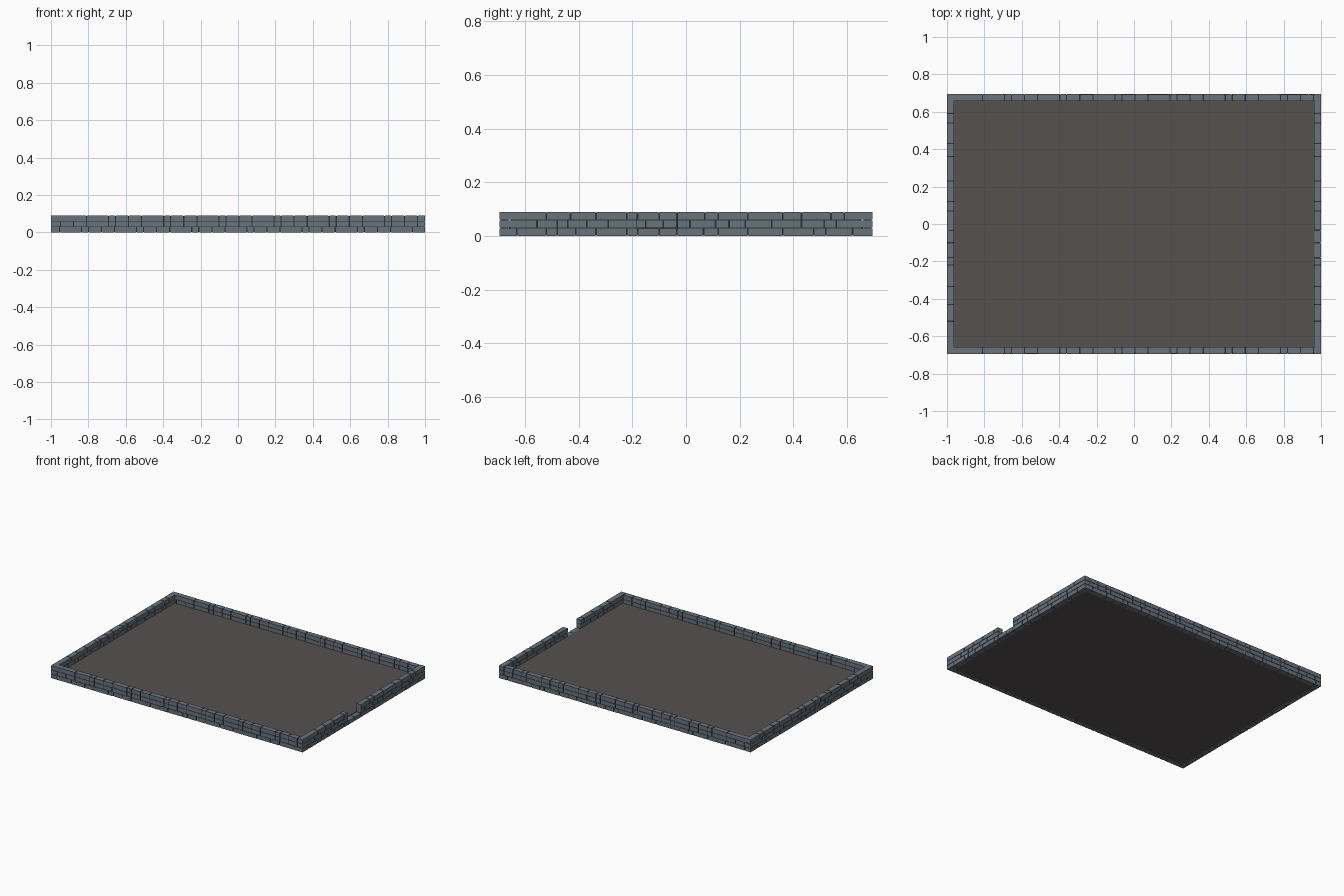
import bpy, bmesh, random
from mathutils import Vector

if "Cube" in bpy.data.objects:
    bpy.data.objects.remove(bpy.data.objects["Cube"])

random.seed(4)
HX, HY = 1.0, 0.695        # outer half sizes
T, H = 0.038, 0.09         # wall thickness and height
COURSE, GAP, INSET = H / 3, 0.006, 0.004
NOTCH = (-0.18, -0.035)    # opening in the right wall, above the first course


def material(name, rgb):
    m = bpy.data.materials.new(name)
    m.diffuse_color = (*rgb, 1)
    m.use_nodes = True
    m.node_tree.nodes["Principled BSDF"].inputs["Base Color"].default_value = m.diffuse_color
    return m


STONE = material("blue grey stone", (0.144, 0.172, 0.202))
MORTAR = material("dark mortar", (0.026, 0.032, 0.037))
EARTH = material("brown grey floor", (0.094, 0.083, 0.078))


def box(bm, lo, hi):
    lo, hi = Vector(lo), Vector(hi)
    vs = bmesh.ops.create_cube(bm, size=1)["verts"]
    for v in vs:
        v.co = Vector([(lo[i] + hi[i]) / 2 + v.co[i] * (hi[i] - lo[i]) for i in range(3)])


def finish(bm, name, mat):
    me = bpy.data.meshes.new(name)
    bm.to_mesh(me)
    bm.free()
    me.materials.append(mat)
    ob = bpy.data.objects.new(name, me)
    bpy.context.collection.objects.link(ob)
    return ob


def span_box(bm, axis, a, b, c, d, z0, z1):
    """Box running a..b along the wall axis and c..d across it."""
    if axis == "x":
        box(bm, (a, c, z0), (b, d, z1))
    else:
        box(bm, (c, a, z0), (d, b, z1))


def wall(name, axis, side, half, courses, notch=None):
    outer = HX if axis == "y" else HY
    c, d = sorted((side * outer, side * (outer - T)))
    # bricks, one course at a time
    bm = bmesh.new()
    for row, joints in enumerate(courses):
        z0 = row * COURSE + (0.0015 if row else 0)
        z1 = (row + 1) * COURSE - (0.0015 if row < 2 else 0)
        cuts = [-half] + [j for j in sorted(joints) if abs(j) < half - 0.01] + [half]
        if notch and row:
            cuts = sorted([j for j in cuts if not notch[0] - 0.015 < j < notch[1] + 0.015]
                          + list(notch))
        for a, b in zip(cuts, cuts[1:]):
            if notch and row and a >= notch[0] and b <= notch[1]:
                continue
            a2 = a if a == -half else a + GAP / 2
            b2 = b if b == half else b - GAP / 2
            e = random.uniform(0, 0.0015) if abs(a) < half and abs(b) < half else 0
            span_box(bm, axis, a2, b2, c + e, d - e, z0, z1)
    finish(bm, name + "_bricks", STONE)
    # recessed mortar core
    bm = bmesh.new()
    core = (c + INSET, d - INSET)
    end = half - INSET
    if notch:
        span_box(bm, axis, -end, end, *core, 0.003, COURSE - 0.003)
        span_box(bm, axis, -end, notch[0] - INSET, *core, COURSE - 0.003, H - 0.003)
        span_box(bm, axis, notch[1] + INSET, end, *core, COURSE - 0.003, H - 0.003)
    else:
        span_box(bm, axis, -end, end, *core, 0.003, H - 0.003)
    finish(bm, name + "_mortar", MORTAR)


# joint positions of the short walls, bottom to top
short = [
    [-.63, -.52, -.48, -.41, -.335, -.22, -.18, -.10, -.035, .065, .12, .23, .36, .475, .52, .62],
    [-.555, -.48, -.44, -.37, -.29, -.19, -.15, -.085, -.035, .015, .11, .16, .22, .32, .43, .515, .56],
    [-.52, -.43, -.335, -.22, -.18, -.10, -.035, .07, .12, .23, .36, .43, .54, .59],
]


# long walls repeat a four-brick pattern, shifted on each course
def long_course(start):
    out, x = [], start
    while x < HX:
        for w in (0.118, 0.037, 0.07, 0.07):
            out.append(x)
            x += w
    return [j for j in out if -HX + 0.03 < j < HX - 0.03]


long = [long_course(-0.955), long_course(-1.105), long_course(-0.81)]

wall("front_wall", "x", -1, HX, long)
wall("back_wall", "x", 1, HX, long)
wall("left_wall", "y", -1, HY - T, short)
wall("right_wall", "y", 1, HY - T, short, NOTCH)

# floor slab inside the walls
bm = bmesh.new()
box(bm, (-HX + T - 0.002, -HY + T - 0.002, 0.004), (HX - T + 0.002, HY - T + 0.002, 0.032))
finish(bm, "floor", EARTH)
